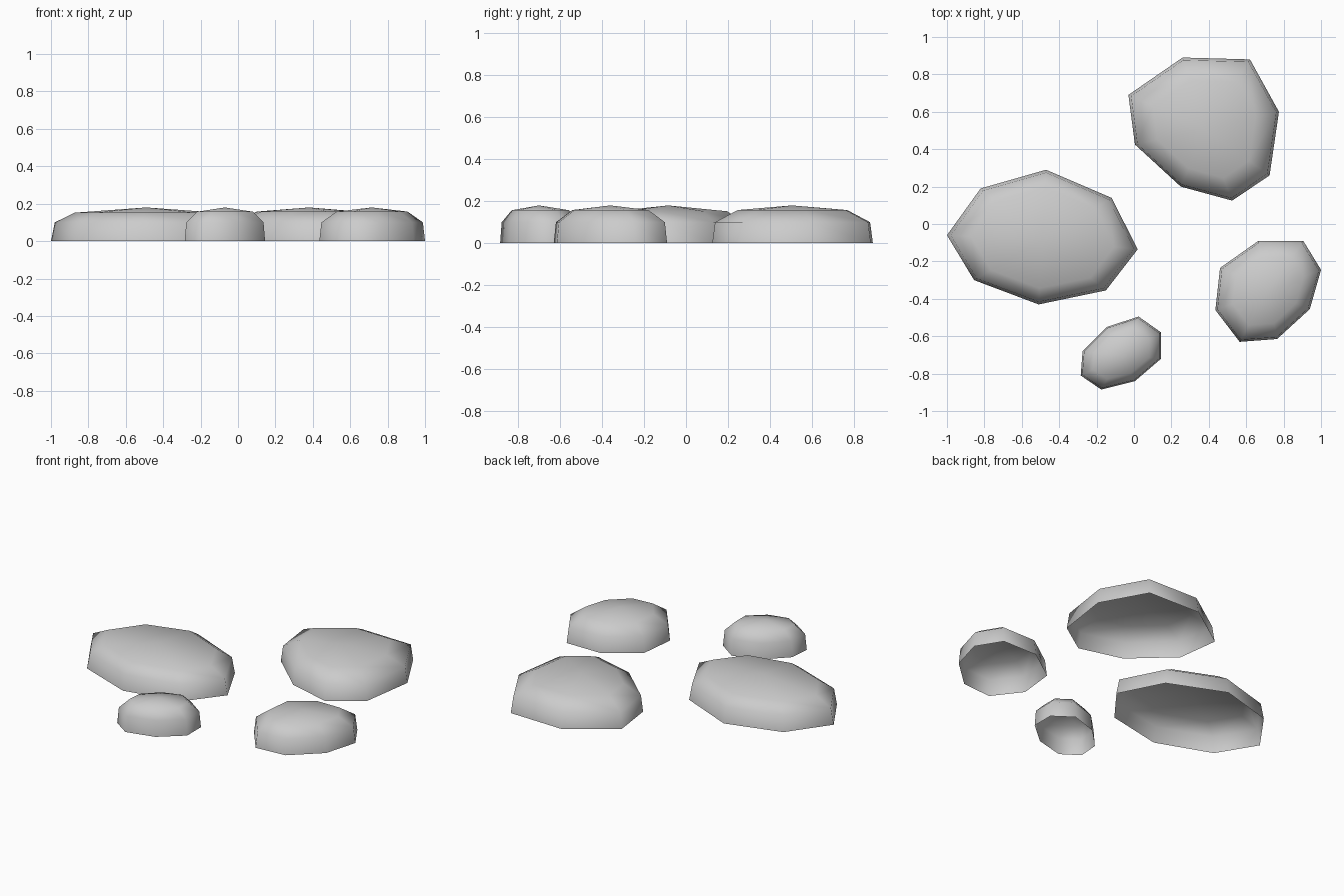
import bpy, bmesh

if "Cube" in bpy.data.objects:
    bpy.data.objects.remove(bpy.data.objects["Cube"])


def stone(name, outline, peak, mid, rim, rim_z):
    """Hollow domed stone: base outline, two shrinking rings and a peak."""
    bm = bmesh.new()
    rings = []
    for scale, z in ((1.0, 0.0), (mid, 0.1), (rim, rim_z)):
        rings.append([bm.verts.new((peak[0] + (x - peak[0]) * scale,
                                    peak[1] + (y - peak[1]) * scale, z))
                      for x, y in outline])
    n = len(outline)
    for low, high in zip(rings, rings[1:]):
        for i in range(n):
            j = (i + 1) % n
            bm.faces.new((low[i], low[j], high[j], high[i]))
    top = bm.verts.new((peak[0], peak[1], 0.18))
    for i in range(n):
        bm.faces.new((rings[-1][i], rings[-1][(i + 1) % n], top))
    for f in bm.faces:
        f.smooth = True
    # outlines run clockwise, so turn the faces outward
    bmesh.ops.reverse_faces(bm, faces=bm.faces[:])
    mesh = bpy.data.meshes.new(name)
    bm.to_mesh(mesh)
    bm.free()
    bpy.context.collection.objects.link(bpy.data.objects.new(name, mesh))


# Large stone on the left
stone("large_stone",
      [(-1, -.06), (-.82, .19), (-.47, .29), (-.12, .14),
       (.02, -.135), (-.15, -.355), (-.51, -.43), (-.855, -.30)],
      (-.49, -.085), .96, .75, .152)
# Stone at the back
stone("back_stone",
      [(-.03, .69), (.26, .89), (.62, .88), (.775, .60),
       (.725, .26), (.525, .125), (.25, .20), (.005, .425)],
      (.38, .505), .965, .68, .158)
# Stone on the right
stone("right_stone",
      [(.46, -.235), (.665, -.09), (.905, -.09), (1, -.245),
       (.94, -.455), (.765, -.615), (.565, -.63), (.435, -.46)],
      (.715, -.36), .96, .67, .158)
# Small stone at the front
stone("small_stone",
      [(-.145, -.55), (.025, -.495), (.145, -.58), (.145, -.72),
       (.005, -.84), (-.175, -.885), (-.285, -.81), (-.275, -.68)],
      (-.07, -.70), .96, .70, .157)
